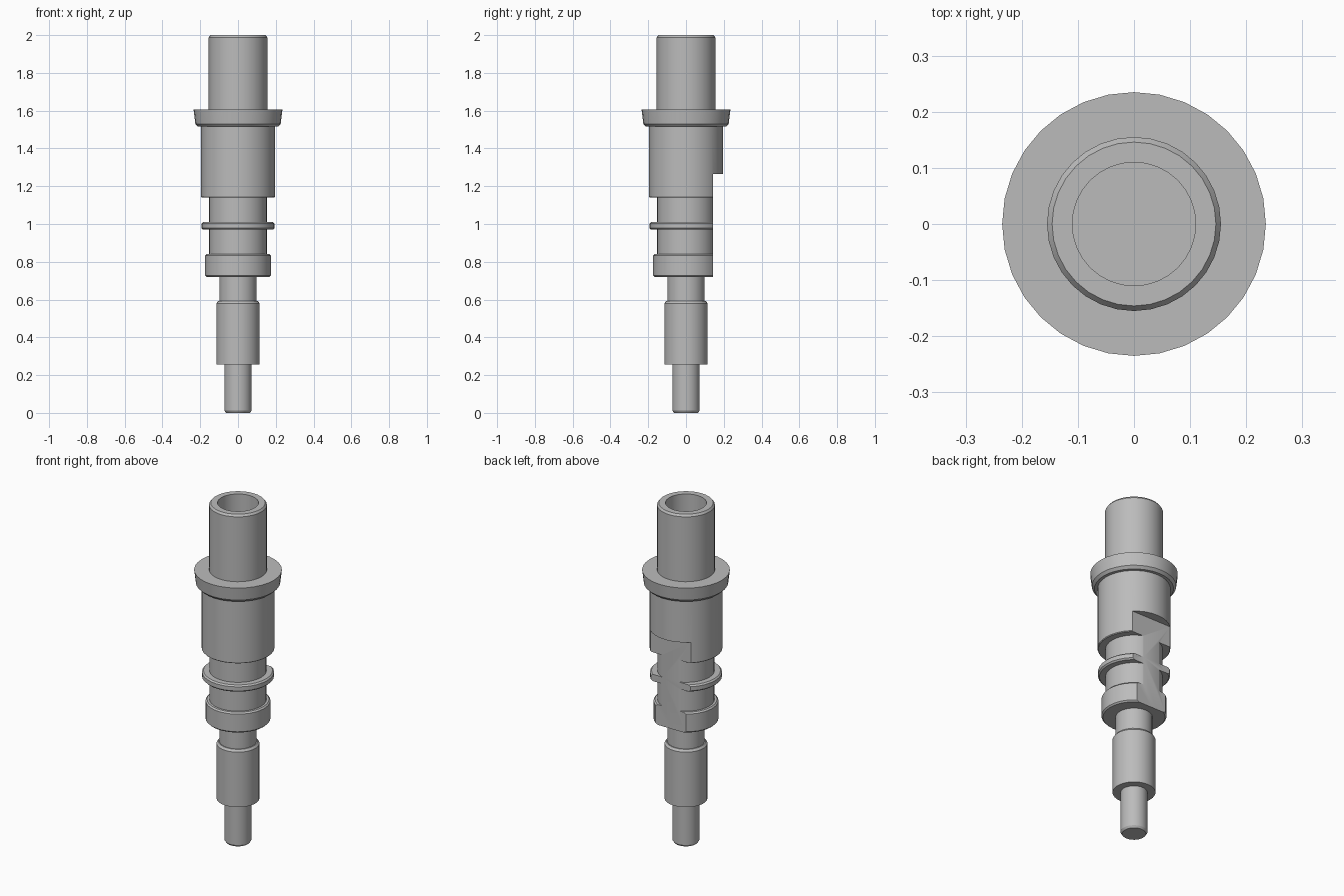
import bpy, bmesh, math

old = bpy.data.objects.get("Cube")
if old:
    bpy.data.objects.remove(old, do_unlink=True)

steel = bpy.data.materials.new("grey steel")
steel.use_nodes = True
GREY = (0.5, 0.5, 0.5, 1)
steel.diffuse_color = GREY
steel.node_tree.nodes["Principled BSDF"].inputs["Base Color"].default_value = GREY


def turned(name, profile, sides=32):
    """Closed solid turned round z from (radius, height) points on the axis at both ends."""
    bm = bmesh.new()
    verts = [bm.verts.new((r, 0, z)) for r, z in profile]
    edges = [bm.edges.new(pair) for pair in zip(verts, verts[1:])]
    bmesh.ops.spin(bm, geom=verts + edges, cent=(0, 0, 0), axis=(0, 0, 1),
                   angle=2 * math.pi, steps=sides, use_merge=True)
    bmesh.ops.remove_doubles(bm, verts=bm.verts, dist=0.0005)
    bmesh.ops.recalc_face_normals(bm, faces=bm.faces)
    mesh = bpy.data.meshes.new(name)
    bm.to_mesh(mesh)
    bm.free()
    mesh.materials.append(steel)
    obj = bpy.data.objects.new(name, mesh)
    bpy.context.collection.objects.link(obj)
    return obj


def activate(obj):
    bpy.ops.object.select_all(action="DESELECT")
    obj.select_set(True)
    bpy.context.view_layer.objects.active = obj


def land(radius, low, high, bevel=0.008):
    """Profile of one cylindrical step with chamfered rims."""
    return [(radius - bevel, low), (radius, low + bevel),
            (radius, high - bevel), (radius - bevel, high)]


TIP, PIN, NECK, SHAFT, BODY = 0.072, 0.115, 0.099, 0.153, 0.195

# Stepped lower pin
lower_pin = turned("lower_pin", [
    (0, 0), (TIP - 0.008, 0), (TIP, 0.012), (TIP, 0.255),
    (PIN, 0.255), (PIN, 0.58), (PIN - 0.01, 0.592), (NECK, 0.592),
    (NECK, 0.72), (0, 0.72)])

# Grooved body with collar, ring and upper barrel
grooved_body = turned("grooved_body",
    [(0, 0.72)] + land(0.174, 0.72, 0.84)
    + [(SHAFT, 0.84), (SHAFT, 0.97)] + land(0.193, 0.97, 1.01)
    + [(SHAFT, 1.01), (SHAFT, 1.14)] + land(BODY, 1.14, 1.52, 0.004)
    + [(0, 1.52)])

# Flat milled along the back of the body
bpy.ops.mesh.primitive_cube_add(size=1, location=(0, 0.243, 0.965))
cutter = bpy.context.object
cutter.name = "flat_cutter"
cutter.scale = (0.6, 0.2, 0.6)
cutter.hide_render = True
cutter.data.materials.append(steel)
cut = grooved_body.modifiers.new("back_flat", "BOOLEAN")
cut.operation = "DIFFERENCE"
cut.solver = "EXACT"
cut.object = cutter
activate(grooved_body)
bpy.ops.object.modifier_apply(modifier=cut.name)
bpy.data.objects.remove(cutter, do_unlink=True)

# Flange and hollow tube
flanged_tube = turned("flanged_tube", [
    (0, 1.515), (0.212, 1.515), (0.226, 1.53), (0.235, 1.605),
    (SHAFT + 0.002, 1.605), (SHAFT + 0.002, 1.988), (0.146, 2),
    (0.11, 2), (0.11, 1.62), (0, 1.62)])

for part in (lower_pin, grooved_body, flanged_tube):
    activate(part)
    bpy.ops.object.shade_smooth_by_angle(angle=math.radians(30))
